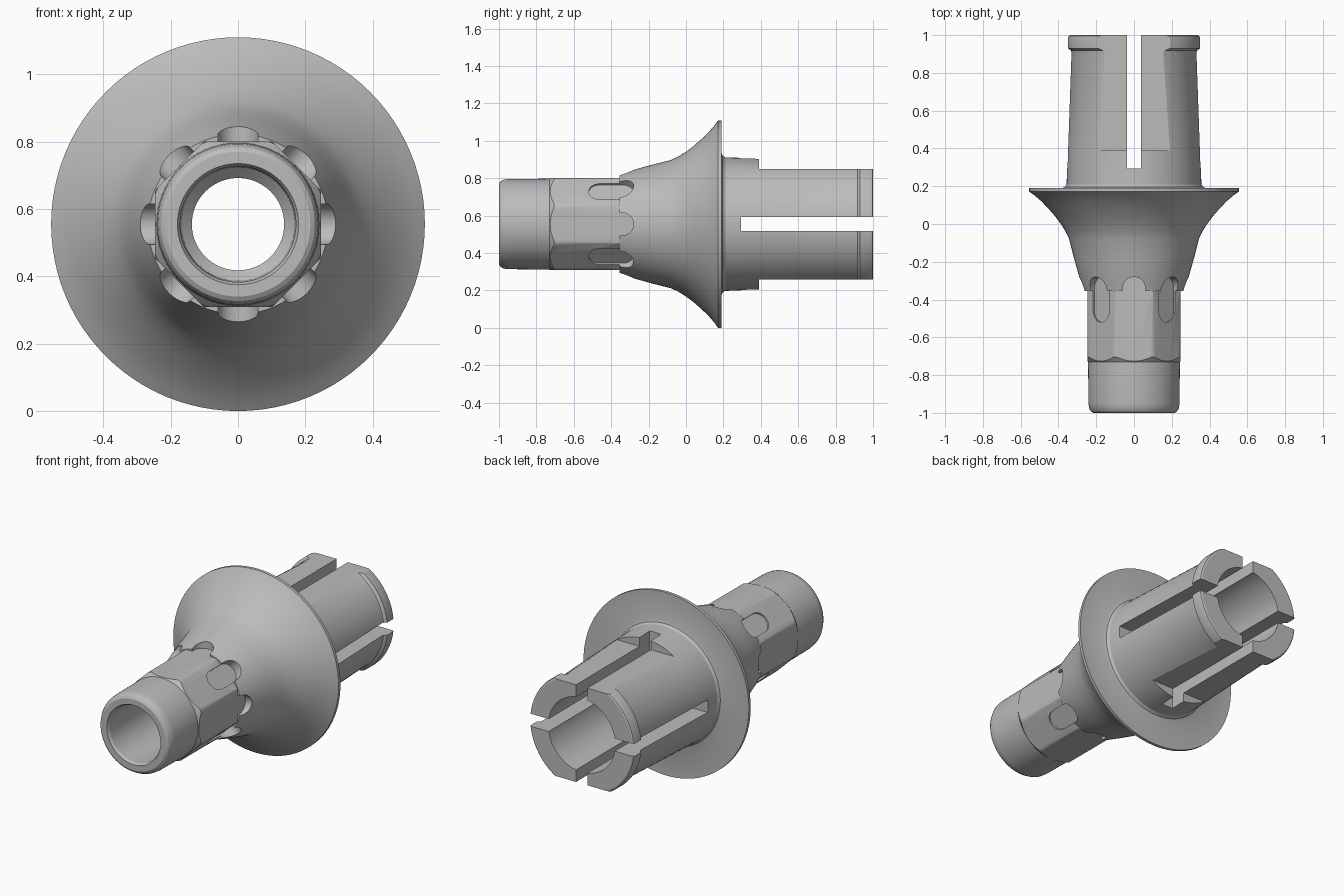
import bpy, bmesh, math
from mathutils import Matrix, Vector

if "Cube" in bpy.data.objects:
    bpy.data.objects.remove(bpy.data.objects["Cube"], do_unlink=True)

AXIS_Z = 0.555  # height of the long axis

metal = bpy.data.materials.new("satin grey metal")
metal.use_nodes = True
metal.diffuse_color = (0.5, 0.5, 0.5, 1)
metal.node_tree.nodes["Principled BSDF"].inputs["Base Color"].default_value = (0.5, 0.5, 0.5, 1)


def finish(name, bm):
    bmesh.ops.recalc_face_normals(bm, faces=bm.faces)
    bmesh.ops.translate(bm, vec=(0, 0, AXIS_Z), verts=bm.verts)
    mesh = bpy.data.meshes.new(name)
    bm.to_mesh(mesh)
    bm.free()
    mesh.materials.append(metal)
    ob = bpy.data.objects.new(name, mesh)
    bpy.context.collection.objects.link(ob)
    return ob


def lathe(name, profile, segments, phase=0.0):
    """Turn a closed (y, radius) loop about the long axis."""
    bm = bmesh.new()
    rings = []
    for i in range(segments):
        a = phase + math.tau * i / segments
        rings.append([bm.verts.new((r * math.cos(a), y, r * math.sin(a))) for y, r in profile])
    n = len(profile)
    for i in range(segments):
        p, q = rings[i], rings[(i + 1) % segments]
        for j in range(n):
            k = (j + 1) % n
            bm.faces.new((p[j], p[k], q[k], q[j]))
    return finish(name, bm)


def box(name, low, high):
    bm = bmesh.new()
    bmesh.ops.create_cube(bm, size=1)
    low, high = Vector(low), Vector(high)
    for v in bm.verts:
        v.co = Vector([c * s for c, s in zip(v.co, high - low)]) + (low + high) / 2
    return finish(name, bm)


def slot_ring(name, y0, y1, radius):
    """Eight round-ended radial slots, slightly deeper on the diagonals."""
    bm = bmesh.new()
    steps = 12
    for i in range(8):
        floor = 0.236 if i % 2 else 0.246
        turn = Matrix.Rotation(math.tau * i / 8, 3, 'Y')
        outline = []
        for centre, start in ((y1, 0), (y0, math.pi)):
            for s in range(steps + 1):
                a = start + math.pi * s / steps
                outline.append((radius * math.cos(a), centre + radius * math.sin(a)))
        low = [bm.verts.new(turn @ Vector((u, y, floor))) for u, y in outline]
        face = bm.faces.new(low)
        out = bmesh.ops.extrude_face_region(bm, geom=[face])
        verts = [g for g in out["geom"] if isinstance(g, bmesh.types.BMVert)]
        bmesh.ops.translate(bm, vec=turn @ Vector((0, 0, 0.2)), verts=verts)
    return finish(name, bm)


# Turned body: nose, hex-like drive, flared skirt, flange, clip sleeve, then the bore
outer = [
    (-1, 0.215), (-0.992, 0.228), (-0.975, 0.238), (-0.95, 0.241), (-0.73, 0.243),
    (-0.705, 0.262), (-0.36, 0.266), (-0.28, 0.29), (-0.18, 0.318), (-0.08, 0.343),
    (-0.04, 0.362), (0, 0.387), (0.04, 0.417), (0.08, 0.452), (0.12, 0.49),
    (0.15, 0.525), (0.172, 0.555), (0.19, 0.555),
    (0.19, 0.38), (0.195, 0.367), (0.21, 0.357), (0.39, 0.351), (0.905, 0.333),
    (0.918, 0.336), (0.93, 0.352), (0.985, 0.352), (0.996, 0.348), (1, 0.34),
]
bore = [(1, 0.225), (0.22, 0.225), (0.2, 0.137), (-0.3, 0.137), (-0.33, 0.168), (-0.985, 0.172), (-1, 0.18)]
body = lathe("connector_body", outer + bore, 96)

# Cutters: octagonal flats, drive slots, sleeve flats and cross slits
corner = math.cos(math.pi / 8)
cutters = [
    lathe("octagon_cutter",
          [(-0.85, 0.246 / corner), (-0.355, 0.246 / corner), (-0.355, 0.5), (-0.85, 0.5)],
          8, math.pi / 8),
    slot_ring("drive_slot_cutter", -0.46, -0.34, 0.06),
    box("upper_flat_cutter", (-0.5, 0.39, 0.295), (0.5, 1.1, 0.6)),
    box("lower_flat_cutter", (-0.5, 0.39, -0.6), (0.5, 1.1, -0.295)),
    box("vertical_slit_cutter", (-0.038, 0.295, -0.6), (0.038, 1.1, 0.6)),
    box("side_slit_cutter", (-0.6, 0.295, -0.038), (0.6, 1.1, 0.038)),
]
bpy.ops.object.select_all(action='DESELECT')
bpy.context.view_layer.objects.active = body
body.select_set(True)
for cutter in cutters:
    cutter.hide_render = True
    mod = body.modifiers.new(cutter.name, 'BOOLEAN')
    mod.operation = 'DIFFERENCE'
    mod.solver = 'EXACT'
    mod.object = cutter
    bpy.ops.object.modifier_apply(modifier=mod.name)
for cutter in cutters:
    bpy.data.objects.remove(cutter, do_unlink=True)

bpy.ops.object.shade_smooth_by_angle(angle=math.radians(25))
